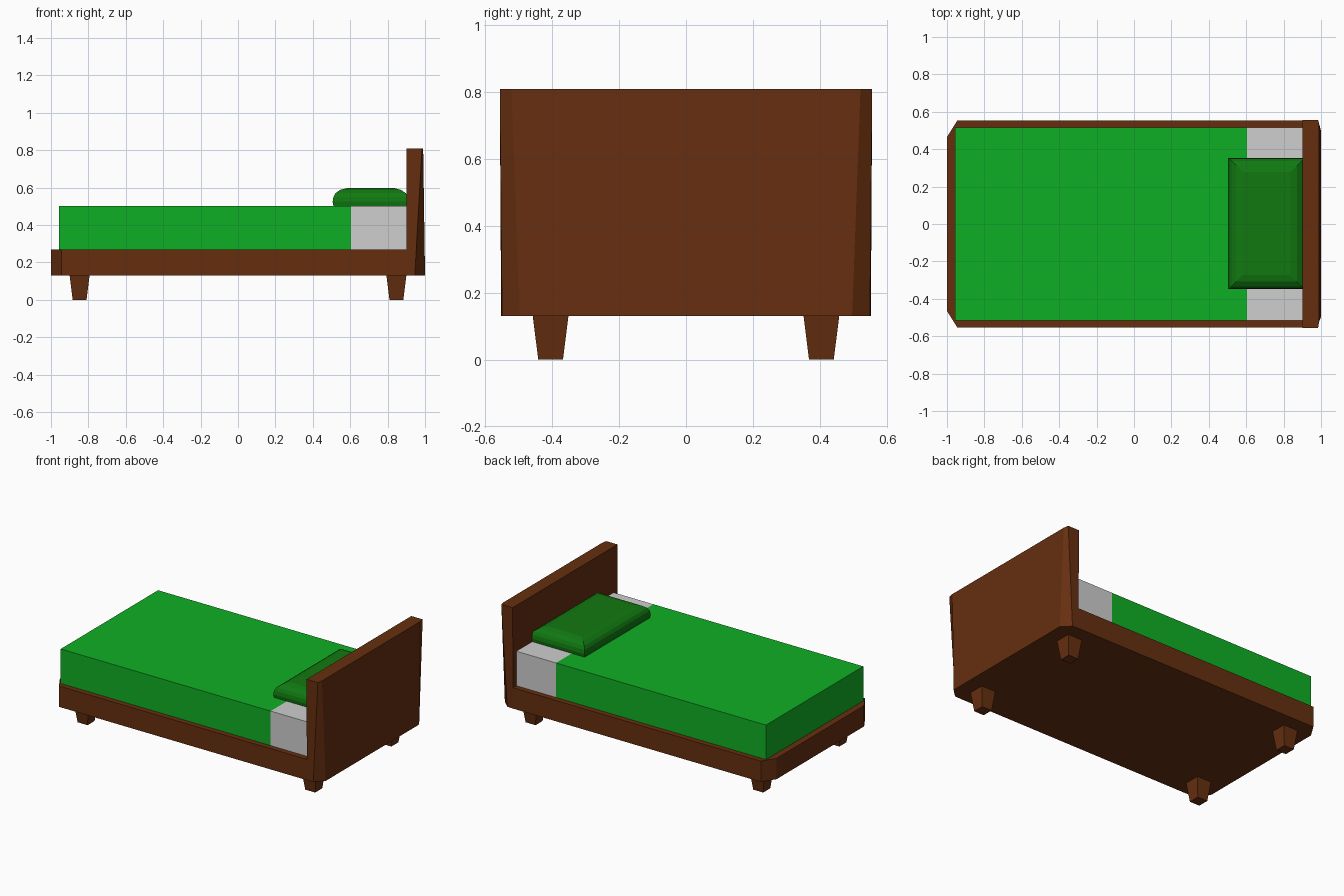
import bpy
import bmesh

if "Cube" in bpy.data.objects:
    bpy.data.objects.remove(bpy.data.objects["Cube"])


def material(name, rgb):
    m = bpy.data.materials.new(name)
    m.diffuse_color = (*rgb, 1)
    m.use_nodes = True
    m.node_tree.nodes["Principled BSDF"].inputs["Base Color"].default_value = m.diffuse_color
    return m


WOOD = material("brown wood", (0.133, 0.028, 0.0048))
GREEN = material("bright green", (0.0048, 0.43, 0.018))
DARK_GREEN = material("dark green", (0.0055, 0.19, 0.0055))
SHEET = material("pale grey", (0.62, 0.62, 0.62))


def loft(name, rings, mat):
    """Closed solid through stacked rings of (x, y, z) points."""
    bm = bmesh.new()
    loops = [[bm.verts.new(p) for p in ring] for ring in rings]
    n = len(loops[0])
    for a, b in zip(loops, loops[1:]):
        for i in range(n):
            j = (i + 1) % n
            bm.faces.new((a[i], a[j], b[j], b[i]))
    bm.faces.new(loops[0])
    bm.faces.new(loops[-1])
    bmesh.ops.recalc_face_normals(bm, faces=bm.faces)
    mesh = bpy.data.meshes.new(name)
    bm.to_mesh(mesh)
    bm.free()
    mesh.materials.append(mat)
    ob = bpy.data.objects.new(name, mesh)
    bpy.context.collection.objects.link(ob)
    return ob


def rect(x0, x1, y0, y1, z):
    return [(x0, y0, z), (x1, y0, z), (x1, y1, z), (x0, y1, z)]


def mirrored(half, z):
    """Outline from its +y half, mirrored across y = 0."""
    return ([(x, -y, z) for x, y in half] +
            [(x, y, z) for x, y in reversed(half)])


# Frame with cut corners at the foot end
frame = [(-1.0, 0.465), (-0.945, 0.553), (0.90, 0.553)]
loft("bed_frame", [mirrored(frame, z) for z in (0.13, 0.27)], WOOD)

# Headboard: wide corner cuts at the bottom that fade towards the top
board_low = [(0.90, 0.553), (0.945, 0.55), (1.0, 0.497)]
board_high = [(0.90, 0.557), (0.984, 0.557), (0.99, 0.522)]
loft("headboard", [mirrored(board_low, 0.13), mirrored(board_high, 0.81)], WOOD)

# Tapered square legs
for sx, end in ((-1, "foot"), (1, "head")):
    for sy, side in ((-1, "front"), (1, "back")):
        cx, cy = 0.847 * sx, 0.405 * sy
        loft(f"{end}_{side}_leg",
             [rect(cx - r, cx + r, cy - r, cy + r, z)
              for r, z in ((0.037, 0), (0.054, 0.135))], WOOD)

# Mattress end in a pale sheet, the rest under the blanket
loft("mattress", [rect(0.605, 0.90, -0.517, 0.517, z) for z in (0.27, 0.502)], SHEET)
loft("blanket", [rect(-0.957, 0.605, -0.517, 0.517, z) for z in (0.27, 0.502)], GREEN)

# Pillow: rectangular rings drawn in towards the top
steps = ((0.004, 0.502), (0, 0.525), (0.004, 0.55), (0.015, 0.57),
         (0.04, 0.588), (0.075, 0.597))
loft("pillow", [rect(0.506 + i, 0.912 - i, -0.348 + i, 0.353 - i, z)
                for i, z in steps], DARK_GREEN)
